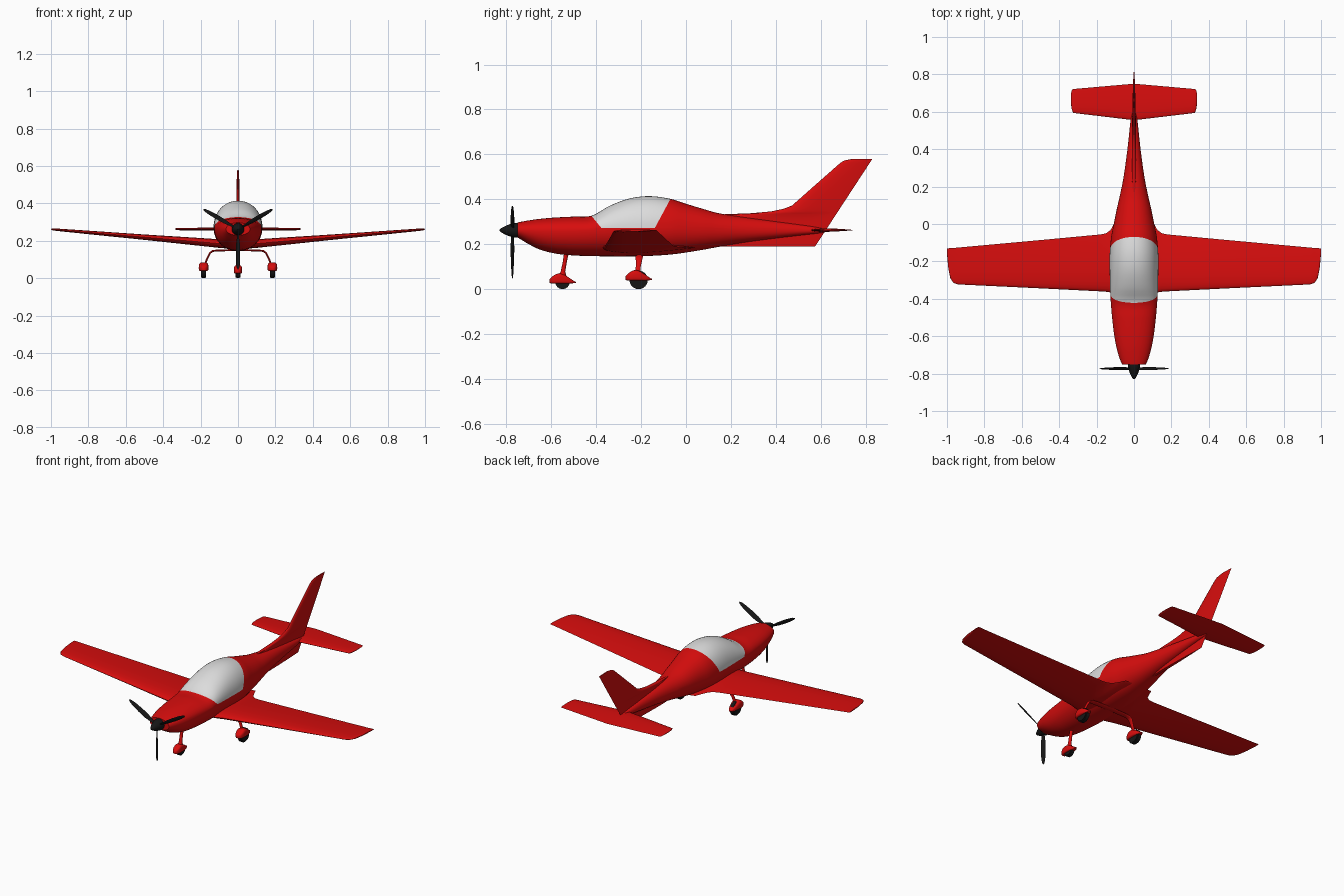
import bpy, bmesh, math
from mathutils import Vector, Matrix

if "Cube" in bpy.data.objects:
    bpy.data.objects.remove(bpy.data.objects["Cube"])


def material(name, rgb):
    m = bpy.data.materials.new(name)
    m.diffuse_color = (*rgb, 1)
    m.use_nodes = True
    m.node_tree.nodes["Principled BSDF"].inputs["Base Color"].default_value = m.diffuse_color
    return m


RED = material("red paint", (0.68, 0.004, 0.004))
GREY = material("canopy grey", (0.72, 0.72, 0.72))
BLACK = material("black", (0.008, 0.008, 0.008))


def finish(name, bm, *mats):
    bmesh.ops.recalc_face_normals(bm, faces=bm.faces)
    me = bpy.data.meshes.new(name)
    bm.to_mesh(me)
    bm.free()
    for m in mats:
        me.materials.append(m)
    ob = bpy.data.objects.new(name, me)
    bpy.context.collection.objects.link(ob)
    return ob


def loft(rings, bm=None):
    """Skin a series of closed rings and cap both ends."""
    bm = bm or bmesh.new()
    rows = [[bm.verts.new(p) for p in r] for r in rings]
    n = len(rows[0])
    for a, b in zip(rows, rows[1:]):
        for i in range(n):
            j = (i + 1) % n
            bm.faces.new((a[i], a[j], b[j], b[i]))
    bm.faces.new(rows[0])
    bm.faces.new(rows[-1])
    return bm


def smooth_stations(st, k):
    """Catmull-Rom interpolation between stations."""
    out = []
    for i in range(len(st) - 1):
        p0, p1, p2, p3 = st[max(i - 1, 0)], st[i], st[i + 1], st[min(i + 2, len(st) - 1)]
        for s in range(k):
            t = s / k
            out.append([b + 0.5 * t * (c - a + t * (2*a - 5*b + 4*c - d + t * (3*(b - c) + d - a)))
                        for a, b, c, d in zip(p0, p1, p2, p3)])
    return out + [list(st[-1])]


def body(stations, k=4, n=48, power=2.0, cx=0):
    """Streamlined body along y; station = y, half width, bottom, widest height, top."""
    rings = []
    for y, w, bot, mid, top in smooth_stations(stations, k):
        ring = []
        for i in range(n):
            a = math.tau * i / n
            c, s = math.cos(a), math.sin(a)
            e = 2 / power
            h = top - mid if s > 0 else mid - bot
            ring.append((cx + w * math.copysign(abs(c) ** e, c), y,
                         mid + h * math.copysign(abs(s) ** e, s)))
        rings.append(ring)
    return loft(rings)


def foil_ring(le, te, thick, place, n=14):
    """Aerofoil outline; place maps (y, offset) to a 3D point."""
    def half(t):
        return 5 * thick * (0.2969 * math.sqrt(t) - 0.126 * t - 0.3516 * t**2 + 0.2843 * t**3 - 0.1026 * t**4)
    ts = [0.5 - 0.5 * math.cos(math.pi * i / n) for i in range(n + 1)]
    up = [place(le + (te - le) * t, half(t)) for t in ts]
    low = [place(le + (te - le) * t, -half(t)) for t in ts[-2:0:-1]]
    return up + low


def flat_surface(name, half_sections, height):
    """Wing or stabilizer, mirrored across x; section = x, leading y, trailing y, thickness."""
    full = [(-x, a, b, t) for x, a, b, t in reversed(half_sections) if x > 0] + half_sections
    rings = [foil_ring(a, b, t, lambda y, o, x=x: (x, y, height(abs(x)) + o)) for x, a, b, t in full]
    return finish(name, loft(rings), RED)


def strut(name, path, n=16):
    """Elliptical strut; path = (point, half size along y, half thickness)."""
    rings = []
    for i, (p, ry, rt) in enumerate(path):
        d = Vector(path[min(i + 1, len(path) - 1)][0]) - Vector(path[max(i - 1, 0)][0])
        nrm = Vector((d.z, 0, -d.x)).normalized()
        rings.append([Vector(p) + Vector((0, ry * math.cos(math.tau * j / n), 0))
                      + nrm * rt * math.sin(math.tau * j / n) for j in range(n)])
    return finish(name, loft(rings), RED)


# Fuselage, with the canopy cut in along three planes
fus = body([
    (-0.75, 0.064, 0.230, 0.262, 0.297), (-0.735, 0.071, 0.221, 0.262, 0.300),
    (-0.70, 0.083, 0.200, 0.260, 0.306), (-0.65, 0.096, 0.176, 0.258, 0.313),
    (-0.58, 0.108, 0.158, 0.257, 0.319), (-0.50, 0.117, 0.150, 0.258, 0.323),
    (-0.42, 0.124, 0.147, 0.262, 0.327), (-0.34, 0.128, 0.146, 0.267, 0.371),
    (-0.25, 0.130, 0.146, 0.270, 0.404), (-0.16, 0.130, 0.148, 0.270, 0.414),
    (-0.07, 0.122, 0.154, 0.268, 0.402), (0.0, 0.108, 0.163, 0.266, 0.380),
    (0.08, 0.092, 0.176, 0.264, 0.356), (0.15, 0.076, 0.189, 0.262, 0.337),
    (0.25, 0.056, 0.206, 0.261, 0.322), (0.40, 0.035, 0.226, 0.260, 0.302),
    (0.55, 0.019, 0.244, 0.260, 0.281), (0.62, 0.008, 0.252, 0.260, 0.268)], power=2.1)
front_n = Vector((0, 0.055, 0.045))
back_n = Vector((0, -0.13, 0.07))
planes = [((0, -0.375, 0.27), front_n), ((0, -0.14, 0.27), back_n), ((0, 0, 0.272), Vector((0, 0, 1)))]
for co, no in planes:
    bmesh.ops.bisect_plane(fus, geom=fus.verts[:] + fus.edges[:] + fus.faces[:],
                           plane_co=co, plane_no=no, dist=1e-5)
for f in fus.faces:
    c = f.calc_center_median()
    f.material_index = int(all((c - Vector(co)).dot(no) > 0 for co, no in planes))
finish("fuselage_and_canopy", fus, RED, GREY)

# Wing with root fillet, dihedral and rounded tips
flat_surface("wing", [
    (0.0, -0.372, 0.05, 0.046), (0.09, -0.370, 0.04, 0.046), (0.108, -0.369, 0.0, 0.046),
    (0.125, -0.366, -0.032, 0.045), (0.15, -0.362, -0.050, 0.044), (0.18, -0.360, -0.056, 0.043),
    (0.50, -0.344, -0.086, 0.029), (0.94, -0.323, -0.126, 0.014), (0.965, -0.315, -0.128, 0.013),
    (0.982, -0.290, -0.129, 0.012), (0.993, -0.235, -0.130, 0.009), (1.0, -0.16, -0.130, 0.004)],
    lambda x: 0.262 - 0.085 * (1 - x))

# Horizontal stabilizer
flat_surface("horizontal_stabilizer", [
    (0.0, 0.555, 0.750, 0.016), (0.31, 0.592, 0.723, 0.013), (0.325, 0.594, 0.721, 0.012),
    (0.332, 0.610, 0.719, 0.008), (0.336, 0.635, 0.700, 0.003)], lambda x: 0.263)

# Fin with long dorsal fillet and ventral keel; section = z, leading y, thickness
fin = [(0.19, 0.13, 0.018), (0.24, 0.13, 0.020), (0.30, 0.14, 0.022), (0.333, 0.16, 0.022),
       (0.338, 0.29, 0.022), (0.346, 0.38, 0.021), (0.358, 0.435, 0.020), (0.372, 0.472, 0.020),
       (0.45, 0.560, 0.017), (0.562, 0.687, 0.012), (0.573, 0.705, 0.010), (0.58, 0.74, 0.006)]
finish("tail_fin", loft([
    foil_ring(le, 0.575 + (z - 0.19) * 0.654, t, lambda y, o, z=z: (o, y, z)) for z, le, t in fin]), RED)

# Spinner
bm = loft([[(r * math.cos(math.tau * i / 32), y, 0.262 + r * math.sin(math.tau * i / 32))
            for i in range(32)] for y, r in
           [(-0.83, 0.002), (-0.822, 0.010), (-0.805, 0.019), (-0.785, 0.027), (-0.765, 0.032), (-0.748, 0.033)]])
finish("spinner", bm, BLACK)

# Three-blade propeller; station = radius, half chord, pitch
stations = [(0.015, 0.007, 55), (0.045, 0.009, 50), (0.08, 0.0135, 40), (0.13, 0.0135, 30),
            (0.18, 0.011, 24), (0.205, 0.007, 21), (0.214, 0.002, 20)]
bm = bmesh.new()
for k in range(3):
    spin = Matrix.Translation((0, -0.773, 0.262)) @ Matrix.Rotation(math.pi + k * math.tau / 3, 4, 'Y')
    rings = []
    for r, c, pitch in stations:
        turn = spin @ Matrix.Rotation(math.radians(pitch), 4, 'Z')
        rings.append([turn @ Vector((c * math.cos(math.tau * i / 12),
                                     0.22 * c * math.sin(math.tau * i / 12), r)) for i in range(12)])
    loft(rings, bm)
finish("propeller_blades", bm, BLACK)


# Wheel and fairing units
def wheel_unit(name, x, y, low, height, half_w, radius, half_tyre):
    bm = bmesh.new()
    m = Matrix.Translation((x, y, radius)) @ Matrix.Rotation(math.pi / 2, 4, 'Y')
    bmesh.ops.create_cone(bm, cap_ends=True, segments=32, radius1=radius, radius2=radius,
                          depth=half_tyre * 2, matrix=m)
    rims = [e for e in bm.edges if len(e.link_faces) == 2 and any(len(f.verts) > 4 for f in e.link_faces)]
    bmesh.ops.bevel(bm, geom=rims, offset=0.005, segments=2, affect='EDGES')
    finish(name + "_wheel", bm, BLACK)
    shape = [(-0.058, 0.25, 0.10, 0.25, 0.40), (-0.052, 0.65, 0.04, 0.3, 0.58), (-0.035, 0.95, 0, 0.35, 0.85),
             (-0.015, 1, 0, 0.35, 1), (0.01, 0.95, 0, 0.3, 0.85), (0.035, 0.7, 0.02, 0.2, 0.50),
             (0.052, 0.35, 0.06, 0.15, 0.26), (0.06, 0.08, 0.10, 0.14, 0.18)]
    st = [(y + a, half_w * w, low + height * b, low + height * c, low + height * d) for a, w, b, c, d in shape]
    finish(name + "_fairing", body(st, 3, 24, 3.5, x), RED)


wheel_unit("nose", 0, -0.550, 0.024, 0.046, 0.022, 0.032, 0.013)
strut("nose_leg", [((0, -0.53, 0.175), 0.011, 0.010), ((0, -0.54, 0.12), 0.009, 0.009),
                   ((0, -0.548, 0.078), 0.010, 0.010), ((0, -0.552, 0.055), 0.020, 0.014)])
for side, s in (("right", 1), ("left", -1)):
    wheel_unit(side + "_main", s * 0.184, -0.211, 0.037, 0.048, 0.026, 0.041, 0.014)
    strut(side + "_main_leg", [((0, -0.208, 0.150), 0.018, 0.005), ((s * 0.10, -0.208, 0.149), 0.018, 0.005),
                               ((s * 0.135, -0.208, 0.146), 0.017, 0.005), ((s * 0.150, -0.209, 0.135), 0.015, 0.005),
                               ((s * 0.165, -0.212, 0.105), 0.011, 0.005), ((s * 0.178, -0.216, 0.070), 0.011, 0.005)])

# Smooth shading with crisp edges
for ob in bpy.context.collection.objects:
    ob.select_set(True)
    bpy.context.view_layer.objects.active = ob
bpy.ops.object.shade_smooth_by_angle(angle=math.radians(40))
